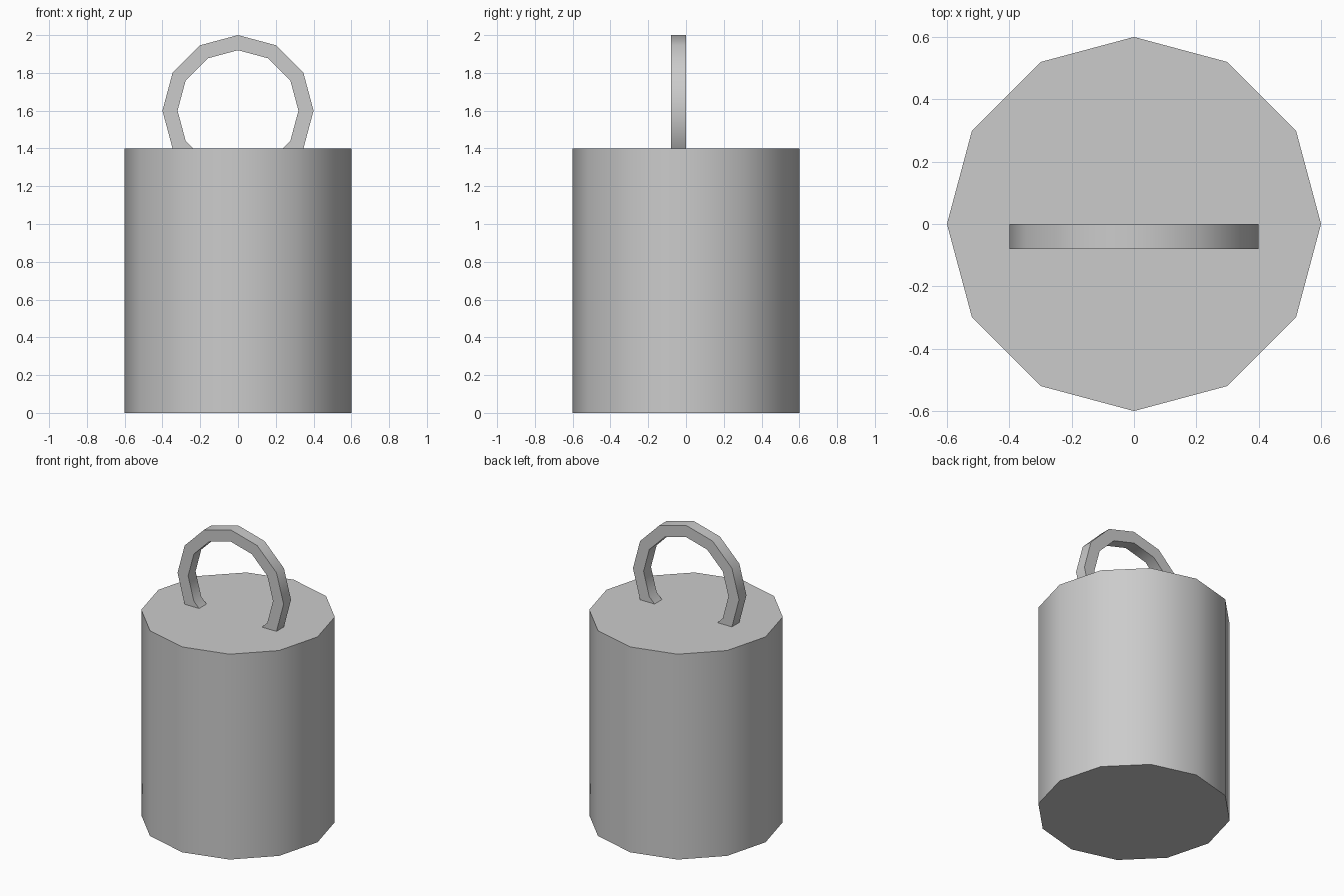
import bpy
import bmesh
from math import cos, sin, pi, radians

if "Cube" in bpy.data.objects:
    bpy.data.objects.remove(bpy.data.objects["Cube"])

SIDES = 12


def finish(name, bm):
    """Turn a bmesh into an object, smooth around its sides with sharp rims."""
    bmesh.ops.recalc_face_normals(bm, faces=bm.faces)
    mesh = bpy.data.meshes.new(name)
    bm.to_mesh(mesh)
    bm.free()
    obj = bpy.data.objects.new(name, mesh)
    bpy.context.collection.objects.link(obj)
    bpy.ops.object.select_all(action='DESELECT')
    obj.select_set(True)
    bpy.context.view_layer.objects.active = obj
    bpy.ops.object.shade_smooth_by_angle(angle=radians(40))
    return obj


def circle(bm, radius, y, z):
    """Ring of vertices standing upright in the xz plane."""
    angles = [2 * pi * i / SIDES for i in range(SIDES)]
    return [bm.verts.new((radius * cos(a), y, z + radius * sin(a))) for a in angles]


# Weight body: twelve-sided drum with a corner on each axis
bm = bmesh.new()
base = [bm.verts.new((0.6 * cos(2 * pi * i / SIDES), 0.6 * sin(2 * pi * i / SIDES), 0))
        for i in range(SIDES)]
bottom = bm.faces.new(base)
top = bmesh.ops.extrude_face_region(bm, geom=[bottom], use_keep_orig=True)
bmesh.ops.translate(bm, vec=(0, 0, 1.4),
                    verts=[v for v in top["geom"] if isinstance(v, bmesh.types.BMVert)])
finish("body", bm)

# Ring handle: square-section hoop, its lower part sunk into the body
bm = bmesh.new()
section = [(0.4, -0.08), (0.4, 0.0), (0.32, 0.0), (0.32, -0.08)]
loops = [circle(bm, r, y, 1.6) for r, y in section]
for k in range(4):
    a, b = loops[k], loops[(k + 1) % 4]
    for i in range(SIDES):
        j = (i + 1) % SIDES
        bm.faces.new((a[i], a[j], b[j], b[i]))
finish("ring_handle", bm)
